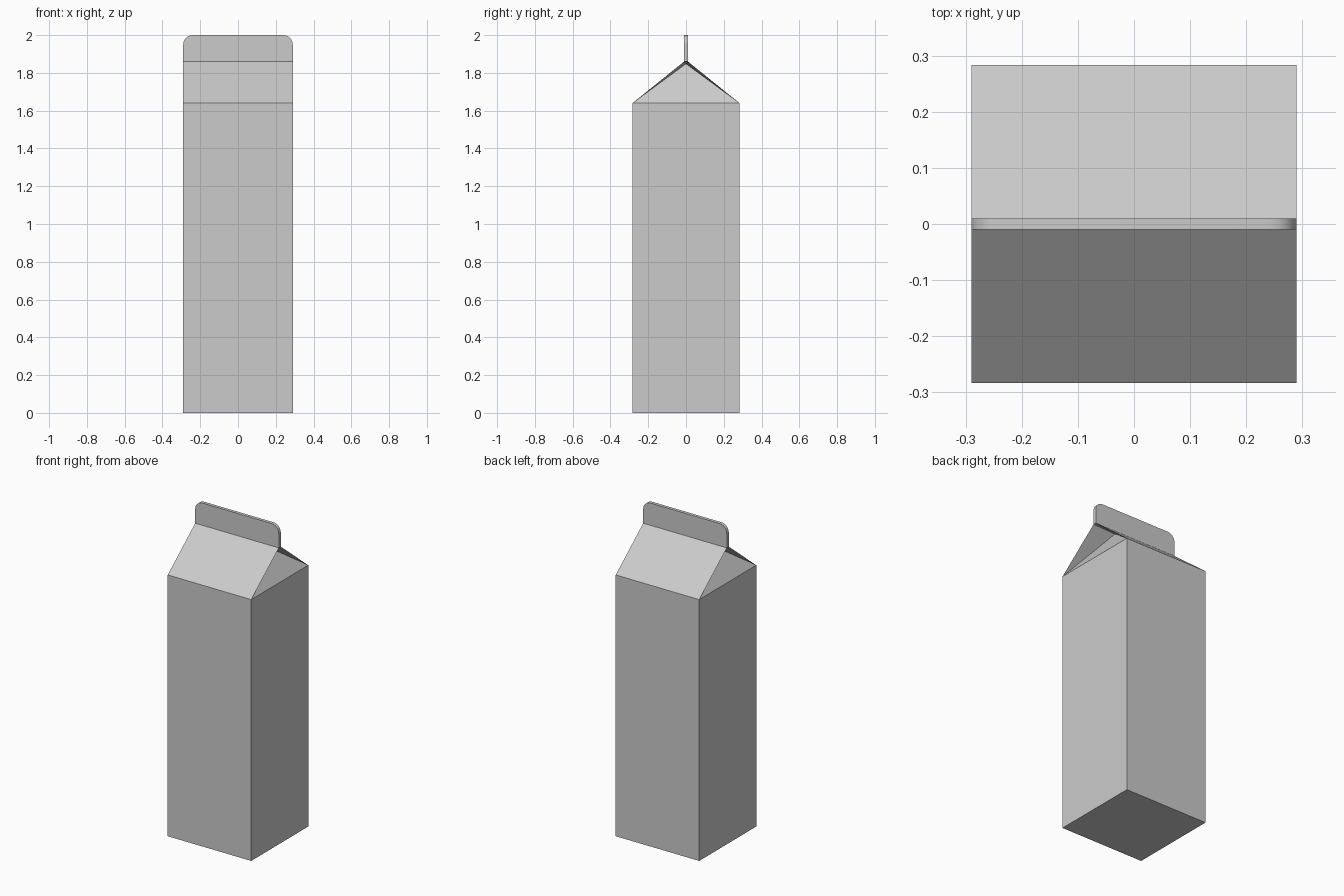
import bpy, bmesh

if "Cube" in bpy.data.objects:
    bpy.data.objects.remove(bpy.data.objects["Cube"])

HX, HY = 0.29, 0.283        # half width and depth of the carton
SHOULDER, RIDGE, TOP = 1.64, 1.86, 2.0
FIN = 0.01                  # half thickness of the sealed fin
FOLD = 0.15                 # how far the gable ends tuck inward


def make_object(name, bm):
    bmesh.ops.recalc_face_normals(bm, faces=bm.faces[:])
    mesh = bpy.data.meshes.new(name)
    bm.to_mesh(mesh)
    bm.free()
    obj = bpy.data.objects.new(name, mesh)
    bpy.context.collection.objects.link(obj)
    return obj


# Carton: square body, sloped roof and tucked-in gable ends
bm = bmesh.new()


def ring(hx, hy, z):
    return [bm.verts.new((sx * hx, sy * hy, z))
            for sx, sy in ((-1, -1), (1, -1), (1, 1), (-1, 1))]


base = ring(HX, HY, 0)
shoulder = ring(HX, HY, SHOULDER)
ridge = ring(HX, FIN, RIDGE)
bm.faces.new(base[::-1])
bm.faces.new(ridge)
for i in range(4):
    j = (i + 1) % 4
    bm.faces.new((base[i], base[j], shoulder[j], shoulder[i]))
# Roof panels, front and back
for i, j in ((0, 1), (2, 3)):
    bm.faces.new((shoulder[i], shoulder[j], ridge[j], ridge[i]))
# Gable folds, right and left
for i, j, s in ((1, 2, 1), (3, 0, -1)):
    tip = bm.verts.new((s * (HX - FOLD), 0, RIDGE - 0.012))
    bm.faces.new((shoulder[i], shoulder[j], tip))
    bm.faces.new((shoulder[j], ridge[j], tip))
    bm.faces.new((ridge[j], ridge[i], tip))
    bm.faces.new((ridge[i], shoulder[i], tip))
make_object("carton_body", bm)

# Fin: thin upright strip with rounded top corners
bm = bmesh.new()
bmesh.ops.create_cube(bm, size=1)
for v in bm.verts:
    v.co.x *= 2 * HX
    v.co.y *= 2 * FIN
    v.co.z = TOP if v.co.z > 0 else RIDGE
corners = [e for e in bm.edges
           if all(v.co.z == TOP for v in e.verts)
           and abs(e.verts[0].co.x - e.verts[1].co.x) < 1e-4]
bmesh.ops.bevel(bm, geom=corners, offset=0.05, segments=8,
                profile=0.5, affect='EDGES')
fin = make_object("top_fin", bm)
bpy.context.view_layer.objects.active = fin
fin.select_set(True)
bpy.ops.object.shade_smooth_by_angle()
